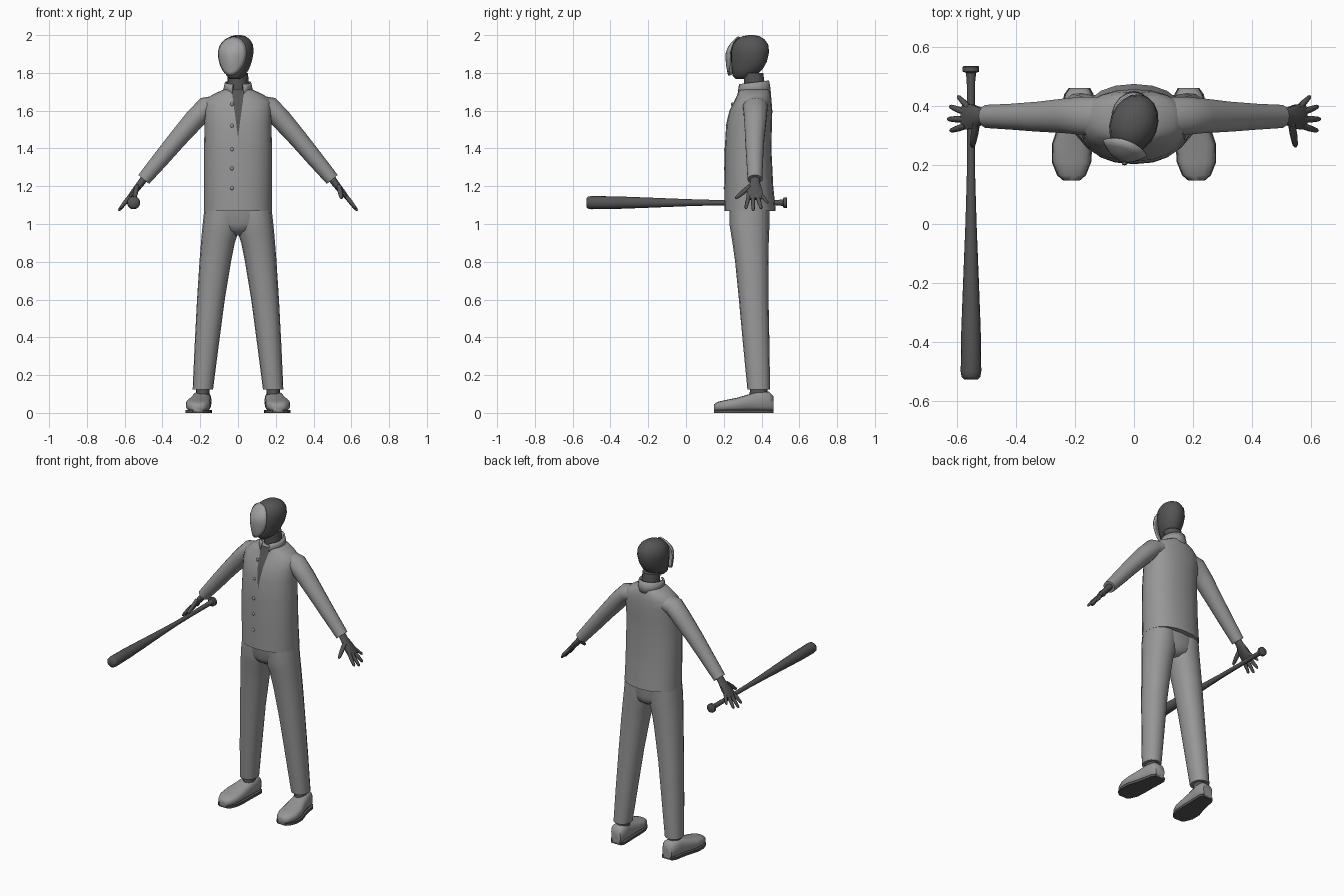
import bpy, bmesh, math
from mathutils import Vector as V, Matrix

if "Cube" in bpy.data.objects:
    bpy.data.objects.remove(bpy.data.objects["Cube"])


def material(name, v):
    m = bpy.data.materials.new(name)
    m.diffuse_color = (v, v, v, 1)
    m.use_nodes = True
    m.node_tree.nodes["Principled BSDF"].inputs["Base Color"].default_value = m.diffuse_color
    return m


CLOTH = material("light grey cloth", 0.31)
PALE = material("pale grey mask", 0.36)
DARK = material("dark grey", 0.09)


def finish(name, bm, *mats, angle=50):
    bmesh.ops.recalc_face_normals(bm, faces=bm.faces)
    me = bpy.data.meshes.new(name)
    bm.to_mesh(me)
    bm.free()
    for m in mats:
        me.materials.append(m)
    ob = bpy.data.objects.new(name, me)
    bpy.context.collection.objects.link(ob)
    bpy.ops.object.select_all(action='DESELECT')
    ob.select_set(True)
    bpy.context.view_layer.objects.active = ob
    bpy.ops.object.shade_smooth_by_angle(angle=math.radians(angle))
    return ob


def loft(bm, rings, n=16, power=2.0):
    """Skin rings given as (centre, half axis a, half axis b), capped at both ends."""
    def sup(v):
        return math.copysign(abs(v) ** (2 / power), v)
    rows = []
    for c, a, b in rings:
        angs = [2 * math.pi * i / n for i in range(n)]
        rows.append([bm.verts.new(V(c) + V(a) * sup(math.cos(t)) + V(b) * sup(math.sin(t)))
                     for t in angs])
    for r, q in zip(rows, rows[1:]):
        for i in range(n):
            j = (i + 1) % n
            bm.faces.new((r[i], r[j], q[j], q[i]))
    bm.faces.new(rows[0])
    bm.faces.new(rows[-1])


def level(z, x0, x1, y0, y1):
    """Horizontal ring from its extents."""
    return (((x0 + x1) / 2, (y0 + y1) / 2, z), ((x1 - x0) / 2, 0, 0), (0, (y1 - y0) / 2, 0))


def limb(bm, pts, n=12):
    """Tube lying in x-z with points (x, y, z, in-plane radius, y radius)."""
    rings = []
    for i, p in enumerate(pts):
        d = V(pts[min(i + 1, len(pts) - 1)][:3]) - V(pts[max(i - 1, 0)][:3])
        side = V((-d.z, 0, d.x)).normalized()
        depth = d.normalized().cross(side)
        rings.append((p[:3], side * p[3], depth * p[4]))
    loft(bm, rings, n)


def mirrored(bm, s):
    bmesh.ops.scale(bm, vec=(s, 1, 1), verts=bm.verts)
    return bm


# jacket body, with a dark V-shaped opening at the chest
bm = bmesh.new()
loft(bm, [level(z, -w, w, y0, y1) for z, w, y0, y1 in (
    (1.07, .18, .203, .475), (1.2, .18, .203, .462), (1.4, .18, .205, .452),
    (1.53, .177, .213, .455), (1.6, .18, .23, .457), (1.65, .18, .255, .453),
    (1.685, .135, .272, .45), (1.715, .07, .28, .44))], 20, 2.25)
for s in (-1, 1):
    fs = [f for f in bm.faces if f.calc_center_median().y < .3 and f.calc_center_median().z > 1.42]
    geom = fs + list({e for f in fs for e in f.edges}) + list({v for f in fs for v in f.verts})
    bmesh.ops.bisect_plane(bm, geom=geom, plane_co=(0, 0, 1.46), plane_no=(s * .26, 0, -.035))
for f in bm.faces:
    c = f.calc_center_median()
    f.material_index = int(c.y < .31 and c.z > 1.46 and abs(c.x) < .035 * (c.z - 1.46) / .26)
finish("jacket_body", bm, CLOTH, DARK)

# standing collar, open at the front
bm = bmesh.new()
rows = []
for z, w, d in ((1.69, .078, .092), (1.725, .076, .088), (1.76, .07, .082)):
    row = []
    for i in range(17):
        t = math.radians(-90 + 24 + i * 312 / 16)
        drop = .02 * (1 - math.sin(t)) / 2 if z > 1.75 else 0
        row.append(bm.verts.new((w * math.cos(t), .358 + d * math.sin(t), z - drop)))
    rows.append(row)
for r, q in zip(rows, rows[1:]):
    for i in range(16):
        bm.faces.new((r[i], r[i + 1], q[i + 1], q[i]))
collar = finish("collar", bm, CLOTH)
mod = collar.modifiers.new("thickness", 'SOLIDIFY')
mod.thickness = .01

# buttons
bm = bmesh.new()
for z, y in ((1.634, .245), (1.52, .217), (1.395, .208), (1.294, .207), (1.19, .206)):
    bmesh.ops.create_uvsphere(bm, u_segments=10, v_segments=6, radius=.01,
                              matrix=Matrix.Translation((-.032, y, z)) @ Matrix.Diagonal((1, .7, 1, 1)))
finish("buttons", bm, CLOTH)

# hips joining the trouser legs
bm = bmesh.new()
loft(bm, [level(z, -w, w, y0, y1) for z, w, y0, y1 in (
    (.94, .03, .29, .40), (.965, .10, .25, .435), (1.0, .165, .232, .44), (1.1, .176, .228, .445))], 20, 2.3)
finish("hips", bm, CLOTH)

SHOE = ((.148, .212, .026, .045), (.165, .212, .046, .058), (.21, .212, .064, .068),
        (.27, .21, .066, .08), (.33, .2, .056, .098), (.39, .192, .05, .115),
        (.44, .187, .047, .112), (.462, .185, .033, .09))   # y, x, half width, top

for s, side in ((-1, "right"), (1, "left")):
    # sleeve
    bm = bmesh.new()
    limb(bm, ((.09, .365, 1.635, .05, .068), (.17, .367, 1.618, .056, .066), (.23, .367, 1.553, .055, .06),
              (.32, .364, 1.45, .049, .052), (.41, .364, 1.342, .044, .045), (.499, .365, 1.236, .037, .04)), 14)
    finish(side + "_sleeve", mirrored(bm, s), CLOTH)

    # hand: wrist and palm, four fingers and a thumb
    bm = bmesh.new()
    limb(bm, ((.49, .365, 1.25, .02, .026), (.515, .365, 1.215, .019, .028), (.543, .364, 1.18, .017, .042),
              (.57, .364, 1.148, .013, .046), (.583, .365, 1.132, .008, .04)), 10)
    for base, tip, r in (((.535, .34, 1.20), (.548, .262, 1.135), .013),
                         ((.57, .333, 1.15), (.624, .316, 1.082), .011),
                         ((.573, .355, 1.145), (.632, .356, 1.07), .011),
                         ((.57, .378, 1.148), (.625, .399, 1.08), .011),
                         ((.56, .395, 1.16), (.598, .434, 1.11), .010)):
        a, b = V(base), V(tip)
        limb(bm, [(*a.lerp(b, t), r * k, r * k) for t, k in ((0, 1), (.5, 1), (.9, .75), (1, .35))], 8)
    finish(side + "_hand", mirrored(bm, s), DARK)

    # trouser leg
    bm = bmesh.new()
    loft(bm, [level(*r) for r in (
        (.125, .132, .24, .325, .445), (.35, .103, .23, .303, .442), (.6, .07, .217, .28, .437),
        (.8, .037, .204, .26, .437), (.9, .017, .196, .246, .438), (.95, 0, .192, .238, .44),
        (1.0, -.01, .187, .23, .442), (1.1, -.01, .176, .232, .442))], 16, 2.2)
    finish(side + "_trouser_leg", mirrored(bm, s), CLOTH)

    # ankle
    bm = bmesh.new()
    loft(bm, [level(.06, .148, .225, .335, .435), level(.16, .152, .222, .34, .43)], 12)
    finish(side + "_ankle", mirrored(bm, s), DARK)

    # shoe upper
    bm = bmesh.new()
    loft(bm, [((x, y, (top + .008) / 2), (w, 0, 0), (0, 0, (top - .008) / 2)) for y, x, w, top in SHOE], 16, 2.8)
    finish(side + "_shoe", mirrored(bm, s), CLOTH)

    # flat sole
    bm = bmesh.new()
    edge = [(x - w - .003, y) for y, x, w, top in SHOE] + [(x + w + .003, y) for y, x, w, top in SHOE[::-1]]
    face = bm.faces.new([bm.verts.new((x, y, 0)) for x, y in edge])
    up = bmesh.ops.extrude_face_region(bm, geom=[face])["geom"]
    bmesh.ops.translate(bm, vec=(0, 0, .016), verts=[v for v in up if isinstance(v, bmesh.types.BMVert)])
    if not any(face in (f,) and f.normal.z < 0 for f in bm.faces) and len(bm.faces) < len(edge) + 2:
        bm.faces.new([v for v in bm.verts if v.co.z < .001])
    finish(side + "_sole", mirrored(bm, s), DARK, angle=40)

# neck and head, turned a little to one side
TURN = Matrix.Rotation(math.radians(-20), 3, 'Z')
PIVOT = V((.008, .34, 0))
bm = bmesh.new()
loft(bm, [level(1.66, -.056, .056, .31, .43), level(1.80, -.054, .054, .305, .41)], 14)
finish("neck", bm, DARK)
bm = bmesh.new()
loft(bm, [level(z, -w, w, y0, y1) for z, w, y0, y1 in (
    (1.768, .026, .255, .32), (1.785, .047, .24, .365), (1.82, .062, .235, .405), (1.86, .073, .233, .428),
    (1.91, .081, .233, .44), (1.95, .077, .242, .435), (1.978, .06, .265, .415),
    (1.994, .037, .295, .388), (2.0, .014, .325, .36))], 18)
bmesh.ops.rotate(bm, cent=PIVOT, matrix=TURN, verts=bm.verts)
finish("head", bm, DARK)

# curved egg-shaped face mask
bm = bmesh.new()
N = 24
centre = bm.verts.new((0, .206, 1.885))
rows = []
for r in (.3, .55, .8, 1):
    row = []
    for i in range(N):
        t = 2 * math.pi * i / N
        x, h = r * math.cos(t), r * math.sin(t)
        y = .206 + .045 * x * x + (.068 * h ** 2 if h > 0 else .014 * h * h)
        row.append(bm.verts.new((.077 * x * (1 + .16 * h), y, 1.888 + .102 * h)))
    rows.append(row)
for i in range(N):
    j = (i + 1) % N
    bm.faces.new((centre, rows[0][i], rows[0][j]))
    for r, q in zip(rows, rows[1:]):
        bm.faces.new((r[i], q[i], q[j], r[j]))
bmesh.ops.rotate(bm, cent=PIVOT, matrix=TURN, verts=bm.verts)
mask = finish("face_mask", bm, PALE)
mod = mask.modifiers.new("thickness", 'SOLIDIFY')
mod.thickness = .008
mod.offset = 0

# bat held in the right hand, pointing forward
bm = bmesh.new()
loft(bm, [((-.553, y, 1.113), (r, 0, 0), (0, 0, r)) for y, r in (
    (-.527, .024), (-.518, .032), (-.5, .035), (-.36, .033), (-.2, .027), (0, .019), (.15, .0145),
    (.3, .013), (.49, .0145), (.513, .018), (.517, .028), (.533, .028), (.536, .024))], 16)
finish("bat", bm, DARK)
